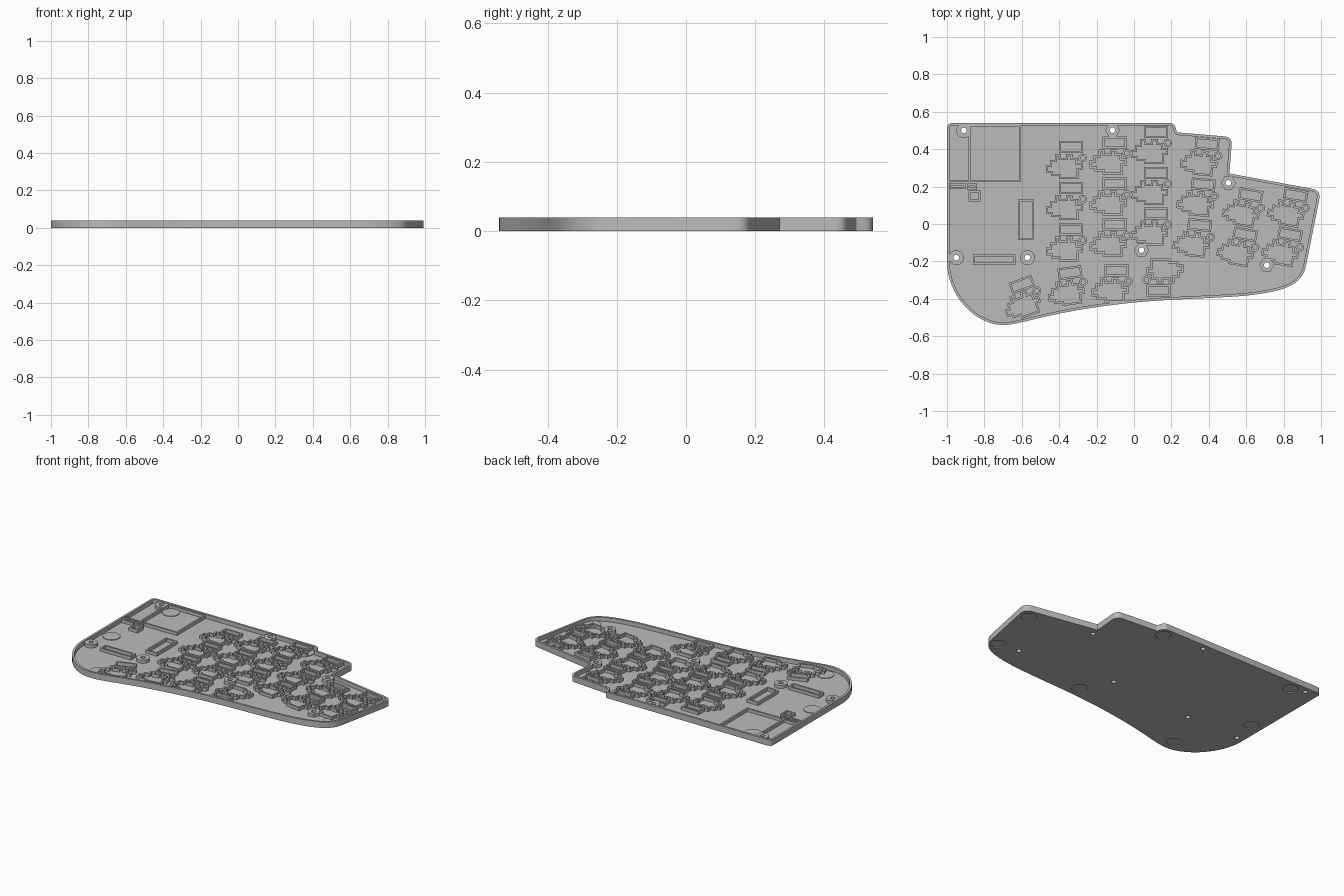
import bpy, bmesh, math
from mathutils import Vector
from mathutils.geometry import interpolate_bezier

cube = bpy.data.objects.get("Cube")
if cube:
    bpy.data.objects.remove(cube, do_unlink=True)

TOP, FLOOR, RIB = 0.04, 0.013, 0.034
WALL, THIN = 0.014, 0.011

grey = bpy.data.materials.new("light grey plastic")
grey.use_nodes = True
colour = (0.5, 0.5, 0.5, 1)
grey.diffuse_color = colour
grey.node_tree.nodes["Principled BSDF"].inputs["Base Color"].default_value = colour


def circle(x, y, r, n=32):
    return [Vector((x + r * math.cos(2 * math.pi * i / n),
                    y + r * math.sin(2 * math.pi * i / n))) for i in range(n)]


def box(x0, x1, y0, y1):
    return [Vector(p) for p in ((x0, y0), (x1, y0), (x1, y1), (x0, y1))]


def inset(loop, d):
    """Mitred inward offset of a closed loop, either winding."""
    n = len(loop)
    area = sum(loop[i - 1].cross(loop[i]) for i in range(n))
    s = 1 if area > 0 else -1
    out = []
    for i, p in enumerate(loop):
        a = (p - loop[i - 1]).normalized()
        b = (loop[(i + 1) % n] - p).normalized()
        na, nb = Vector((-a.y, a.x)) * s, Vector((-b.y, b.x)) * s
        out.append(p + (na + nb) * (d / max(0.3, 1 + na.dot(nb))))
    return out


def fillet(prev, p, nxt, r, n=6):
    """Round one corner between two straight edges."""
    a = p + (prev - p).normalized() * r
    b = p + (nxt - p).normalized() * r
    return [a.lerp(p, t).lerp(p.lerp(b, t), t) for t in (i / n for i in range(n + 1))]


def plate_mesh(name, loops, z0, z1):
    """Extruded flat shape; loops after the first are holes."""
    cu = bpy.data.curves.new(name, "CURVE")
    cu.dimensions, cu.fill_mode, cu.extrude = "2D", "BOTH", (z1 - z0) / 2
    for loop in loops:
        sp = cu.splines.new("POLY")
        sp.points.add(len(loop) - 1)
        for pt, v in zip(sp.points, loop):
            pt.co = (v.x, v.y, 0, 1)
        sp.use_cyclic_u = True
    tmp = bpy.data.objects.new(name, cu)
    me = bpy.data.meshes.new_from_object(tmp)
    bpy.data.objects.remove(tmp)
    bpy.data.curves.remove(cu)
    bm = bmesh.new()
    bm.from_mesh(me)
    bmesh.ops.remove_doubles(bm, verts=bm.verts, dist=1e-5)
    bmesh.ops.translate(bm, verts=bm.verts, vec=(0, 0, (z0 + z1) / 2))
    bmesh.ops.recalc_face_normals(bm, faces=bm.faces)
    bm.to_mesh(me)
    bm.free()
    me.name = name
    me.materials.clear()
    me.materials.append(grey)
    return me


def place(name, me, x=0, y=0, angle=0):
    ob = bpy.data.objects.new(name, me)
    ob.location = (x, y, 0)
    ob.rotation_euler.z = math.radians(angle)
    bpy.context.collection.objects.link(ob)
    return ob


def plate(name, loops, z0, z1):
    return place(name, plate_mesh(name, loops, z0, z1))


def ring(name, loop, z1=RIB):
    return plate(name, [loop, inset(loop, THIN)], FLOOR - 0.002, z1)


# Case outline: straight stepped back edge, then the curved front edge
corners = [Vector(p) for p in ((0.92, -0.22), (1.0, 0.18), (0.51, 0.27), (0.525, 0.465),
                               (0.23, 0.49), (0.215, 0.54), (-1, 0.54), (-1, -0.2))]
radii = (0.05, 0.004, 0.04, 0.006, 0.025, 0.03)
outline = []
for i, r in enumerate(radii):
    outline += fillet(corners[i], corners[i + 1], corners[i + 2], r)
front = [((-1, -0.2), (-1, -0.38), (-0.85, -0.54), (-0.7, -0.54)),
         ((-0.7, -0.54), (-0.6, -0.54), (-0.45, -0.465), (0, -0.42)),
         ((0, -0.42), (0.2, -0.4), (0.4, -0.4), (0.6, -0.383)),
         ((0.6, -0.383), (0.8, -0.36), (0.9, -0.33), (0.92, -0.22))]
for seg in front:
    pts = interpolate_bezier(*[Vector((*p, 0)) for p in seg], 17)
    outline += [p.to_2d() for p in pts[:-1]]
outline.append(corners[0])

# Screw positions (with boss side count) and round foot recesses
screws = [(-0.91, 0.5, 32), (-0.95, -0.18, 32), (-0.57, -0.18, 32), (-0.115, 0.502, 6),
          (0.505, 0.22, 6), (0.04, -0.14, 6), (0.71, -0.22, 6)]
feet = [(0.92, 0.125), (0.855, -0.24), (0.167, 0.47), (0.147, -0.33),
        (-0.7, -0.46), (-0.92, -0.01), (-0.82, 0.47)]

# Floor and rim
holes = [circle(x, y, 0.015, 16) for x, y, n in screws]
plate("floor", [outline] + holes + [circle(x, y, 0.048) for x, y in feet], 0, FLOOR)
plate("rim", [outline, inset(outline, WALL)], FLOOR, TOP)
for x, y in feet:
    plate("foot_recess", [circle(x, y, 0.053)], 0.006, 0.017)
for x, y, n in screws:
    plate("screw_boss", [circle(x, y, 0.04, n), circle(x, y, 0.015, 16)], FLOOR - 0.002, RIB)

# Key socket ribs, drawn on a fine grid
GRID = 0.00535
half = [(-19, -7), (-19, 1), (-15, 1), (-15, 6), (-10, 6), (-10, 12), (-4, 12), (-4, 8),
        (1, 8), (1, 12), (8, 12), (8, 8), (13, 8), (13, 3), (18, 3), (18, -4), (14, -4),
        (14, -13), (-6, -13), (-6, -10), (-14, -10), (-14, -7)]
body = [Vector(p) * GRID for p in half]
window = [p * GRID for p in box(-6, 18, 13, 25)]
post = circle(18 * GRID, 8 * GRID, 0.023, 20)
parts = [(name, plate_mesh(name, [loop, inset(loop, THIN)], FLOOR - 0.002, RIB))
         for name, loop in (("socket_rib", body), ("light_window_rib", window),
                            ("socket_post", post))]

# Columns: first key, step to the next, count, angle
columns = [(-0.37, 0.31, 0, -0.22, 3, 0), (-0.135, 0.335, 0, -0.22, 3, 0),
           (0.085, 0.39, 0, -0.218, 3, 0), (0.35, 0.33, -0.02, -0.217, 3, -5),
           (0.575, 0.06, -0.03, -0.21, 2, -10), (0.815, 0.06, -0.03, -0.21, 2, -10),
           (-0.595, -0.43, 0, 0, 1, 20), (-0.36, -0.366, 0, 0, 1, 8),
           (-0.125, -0.35, 0, 0, 1, 0), (0.163, -0.255, 0, 0, 1, 180)]
for x, y, dx, dy, count, angle in columns:
    for k in range(count):
        for name, me in parts:
            place(name, me, x + dx * k, y + dy * k, angle)

# Battery and controller pockets, connector frames
ring("battery_pocket", box(-0.885, -0.605, 0.225, 0.53))
plate("controller_rib", [box(-0.99, -0.88, 0.225, 0.236)], FLOOR - 0.002, RIB)
ring("switch_frame", box(-0.985, -0.9, 0.187, 0.217))
ring("button_frame", box(-0.892, -0.84, 0.183, 0.217))
ring("plug_frame", box(-0.885, -0.82, 0.12, 0.18))
ring("tall_frame", box(-0.62, -0.535, -0.085, 0.13))
ring("wide_frame", box(-0.86, -0.633, -0.218, -0.163))

# Smooth the curved walls, keep edges sharp
bpy.ops.object.select_all(action="DESELECT")
for ob in bpy.context.collection.objects:
    if ob.type == "MESH" and ob.data.materials and ob.data.materials[0] == grey:
        ob.select_set(True)
        bpy.context.view_layer.objects.active = ob
bpy.ops.object.shade_smooth_by_angle(angle=math.radians(30))
